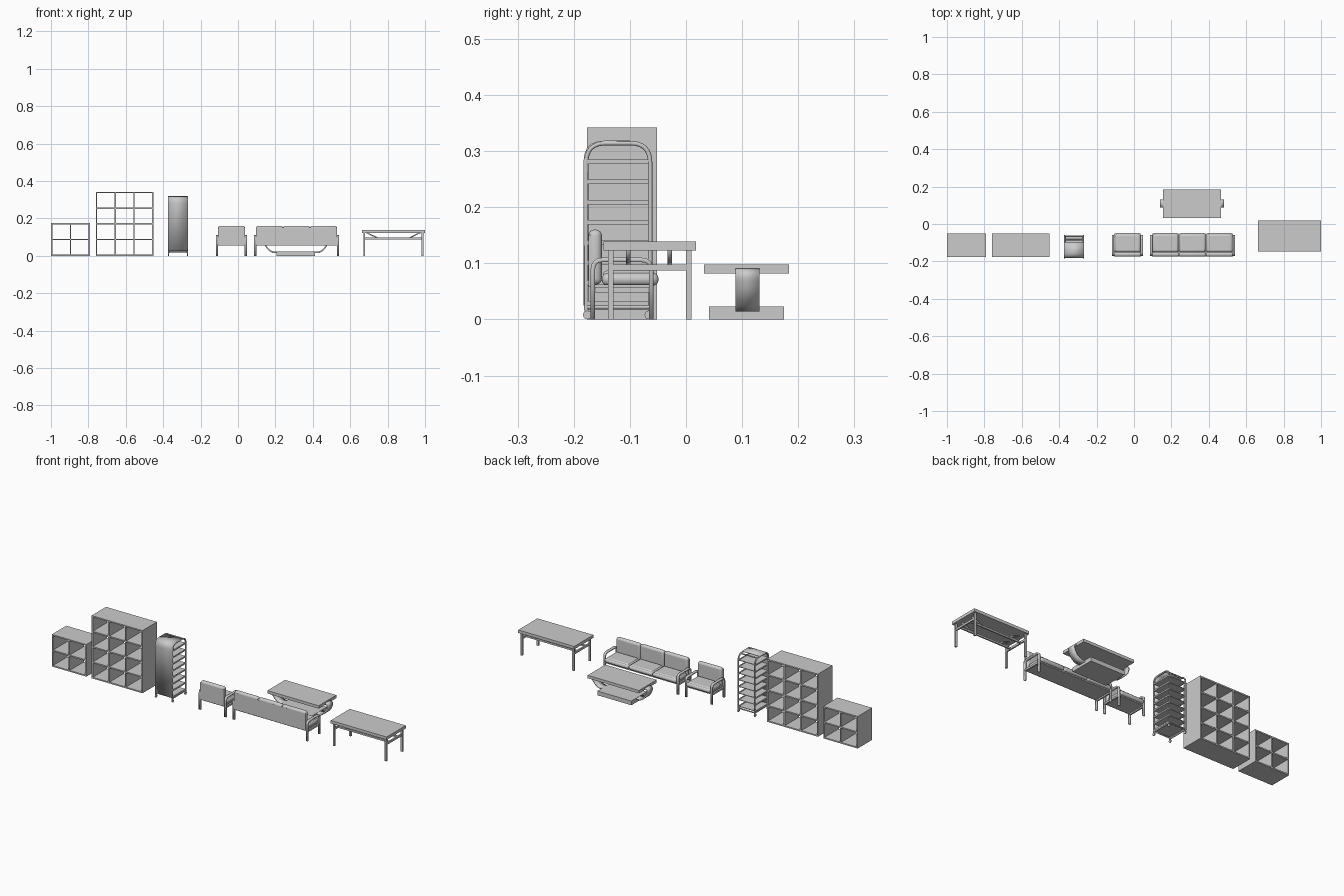
import bpy, bmesh, math
from mathutils import Vector

if "Cube" in bpy.data.objects:
    bpy.data.objects.remove(bpy.data.objects["Cube"])


def box(name, x0, x1, y0, y1, z0, z1, bevel=0, seg=3):
    bm = bmesh.new()
    bmesh.ops.create_cube(bm, size=1)
    for v in bm.verts:
        v.co = ((x0 + x1) / 2 + v.co.x * (x1 - x0), (y0 + y1) / 2 + v.co.y * (y1 - y0),
                (z0 + z1) / 2 + v.co.z * (z1 - z0))
    me = bpy.data.meshes.new(name)
    bm.to_mesh(me)
    bm.free()
    ob = bpy.data.objects.new(name, me)
    bpy.context.collection.objects.link(ob)
    if bevel:
        m = ob.modifiers.new("bevel", 'BEVEL')
        m.width, m.segments = bevel, seg
        for p in me.polygons:
            p.use_smooth = True
    return ob


def fillet(pts, r, n=5):
    # round the inner corners of a path
    pts = [Vector(p) for p in pts]
    out = [pts[0]]
    for a, b, c in zip(pts, pts[1:], pts[2:]):
        p, q = b + (a - b).normalized() * r, b + (c - b).normalized() * r
        for i in range(n + 1):
            t = i / n
            out.append(p * (1 - t) ** 2 + b * 2 * t * (1 - t) + q * t * t)
    return out + [pts[-1]]


def tube(name, pts, radius):
    cu = bpy.data.curves.new(name, 'CURVE')
    cu.dimensions = '3D'
    cu.bevel_depth, cu.bevel_resolution, cu.use_fill_caps = radius, 2, True
    s = cu.splines.new('POLY')
    s.points.add(len(pts) - 1)
    for sp, p in zip(s.points, pts):
        sp.co = (*p, 1)
    ob = bpy.data.objects.new(name, cu)
    bpy.context.collection.objects.link(ob)
    return ob


def strip(name, path, direction, width, thick):
    # flat band following a path, extruded along direction
    d = Vector(direction)
    bm = bmesh.new()
    rows = [(bm.verts.new(p), bm.verts.new(Vector(p) + d * width)) for p in path]
    for a, b in zip(rows, rows[1:]):
        bm.faces.new((a[0], b[0], b[1], a[1])).smooth = True
    me = bpy.data.meshes.new(name)
    bm.to_mesh(me)
    bm.free()
    ob = bpy.data.objects.new(name, me)
    bpy.context.collection.objects.link(ob)
    m = ob.modifiers.new("thickness", 'SOLIDIFY')
    m.thickness, m.offset = thick, 0
    return ob


# open cube shelves
def cube_shelf(name, x0, x1, h, cols, rows, t=0.007):
    y0, y1 = -0.176, -0.052
    for i in range(cols + 1):
        x = x0 + (x1 - x0 - t) * i / cols
        box(name + "_upright", x, x + t, y0, y1, t, h - t)
    for j in range(rows + 1):
        z = (h - t) * j / rows
        if j in (0, rows):
            box(name + "_board", x0, x1, y0, y1, z, z + t)
        else:
            for i in range(cols):
                x = x0 + (x1 - x0 - t) * i / cols
                box(name + "_shelf", x + t, x + (x1 - x0 - t) / cols, y0, y1, z, z + t)


cube_shelf("low_shelf", -1.0, -0.792, 0.175, 2, 2)
cube_shelf("tall_shelf", -0.76, -0.453, 0.342, 3, 4)

# tray trolley
RX0, RX1 = -0.376, -0.266
for x in (RX0 + 0.005, RX1 - 0.005):
    path = fillet([(x, -0.178, 0.016), (x, -0.178, 0.314), (x, -0.064, 0.314), (x, -0.064, 0.016)], 0.035, 8)
    tube("trolley_side_frame", path, 0.004)
    tube("trolley_bottom_rail", [(x, -0.178, 0.022), (x, -0.064, 0.022)], 0.004)
    for y in (-0.176, -0.066):
        wheel = tube("trolley_castor", [(x - 0.003, y, 0.008), (x + 0.003, y, 0.008)], 0.008)
    for k in range(8):
        z = 0.028 + 0.036 * k
        box("trolley_runner", x - 0.003, x + 0.003, -0.178, -0.064, z - 0.003, z + 0.005)
for k in range(8):
    z = 0.028 + 0.036 * k
    box("trolley_tray", RX0 + 0.007, RX1 - 0.007, -0.175, -0.067, z, z + 0.003)
for y, z in ((-0.085, 0.312), (-0.064, 0.022)):
    tube("trolley_crossbar", [(RX0 + 0.005, y, z), (RX1 - 0.005, y, z)], 0.0035)
cover = fillet([(RX0 + 0.003, -0.181, 0.025), (RX0 + 0.003, -0.181, 0.317), (RX0 + 0.003, -0.100, 0.317)], 0.036, 8)
strip("trolley_cover", cover, (1, 0, 0), RX1 - RX0 - 0.006, 0.003)


# armchair and sofa, backs towards -y
def seating(name, x0, x1, seats):
    for x in (x0, x1 - 0.012):
        path = fillet([(x, -0.166, 0), (x, -0.166, 0.106), (x, -0.062, 0.106), (x, -0.062, 0)], 0.018, 6)
        strip(name + "_arm_loop", path, (1, 0, 0), 0.012, 0.008)
        box(name + "_side_rail", x + 0.002, x + 0.010, -0.164, -0.064, 0.048, 0.058)
    a, b = x0 + 0.011, x1 - 0.011
    box(name + "_seat_base", a, b, -0.168, -0.060, 0.054, 0.062)
    box(name + "_back_panel", a, b, -0.174, -0.168, 0.058, 0.150)
    w = (b - a) / seats
    for i in range(seats):
        p, q = a + w * i, a + w * (i + 1)
        box(name + "_seat_cushion", p, q, -0.150, -0.049, 0.060, 0.083, 0.0105, 4)
        box(name + "_back_cushion", p, q, -0.174, -0.150, 0.062, 0.160, 0.0105, 4)
        crown = box(name + "_seat_padding", p + 0.006, q - 0.006, -0.148, -0.056, 0.070, 0.087, 0.008, 4)


seating("armchair", -0.118, 0.048, 1)
seating("sofa", 0.086, 0.540, 3)

# coffee table with curved band support
box("coffee_table_top", 0.155, 0.465, 0.032, 0.184, 0.082, 0.098)
box("coffee_table_base", 0.207, 0.413, 0.041, 0.175, 0, 0.023)
half = [(0.19, 0.087), (0.138, 0.087), (0.150, 0.046), (0.182, 0.018), (0.225, 0.018)]
for sgn, side in ((1, "left"), (-1, "right")):
    pts = [(0.31 + sgn * (x - 0.31), 0.088, z) for x, z in half]
    strip("coffee_table_band_" + side, fillet(pts, 0.018, 6), (0, 1, 0), 0.043, 0.008)

# long table
TX0, TX1, TY0, TY1 = 0.662, 1.0, -0.147, 0.018
box("table_top", TX0, TX1, TY0, TY1, 0.123, 0.139)
for x in (TX0 + 0.008, TX1 - 0.018):
    for y in (TY0 + 0.008, TY1 - 0.018):
        box("table_leg", x, x + 0.010, y, y + 0.010, 0, 0.123)
    box("table_end_rail", x + 0.001, x + 0.009, TY0 + 0.018, TY1 - 0.018, 0.087, 0.098)
for y in (-0.107, -0.033):
    box("table_long_rail", TX0 + 0.017, TX1 - 0.017, y, y + 0.008, 0.088, 0.097)
    for xa, xb in ((TX0 + 0.025, TX0 + 0.085), (TX1 - 0.025, TX1 - 0.085)):
        strip("table_brace", [(xa, y, 0.124), (xb, y, 0.095)], (0, 1, 0), 0.008, 0.006)

# smooth curved parts
for ob in bpy.context.collection.objects:
    if ob.type == 'MESH' and any(p.use_smooth for p in ob.data.polygons):
        bpy.ops.object.select_all(action='DESELECT')
        ob.select_set(True)
        bpy.context.view_layer.objects.active = ob
        bpy.ops.object.shade_smooth_by_angle()
